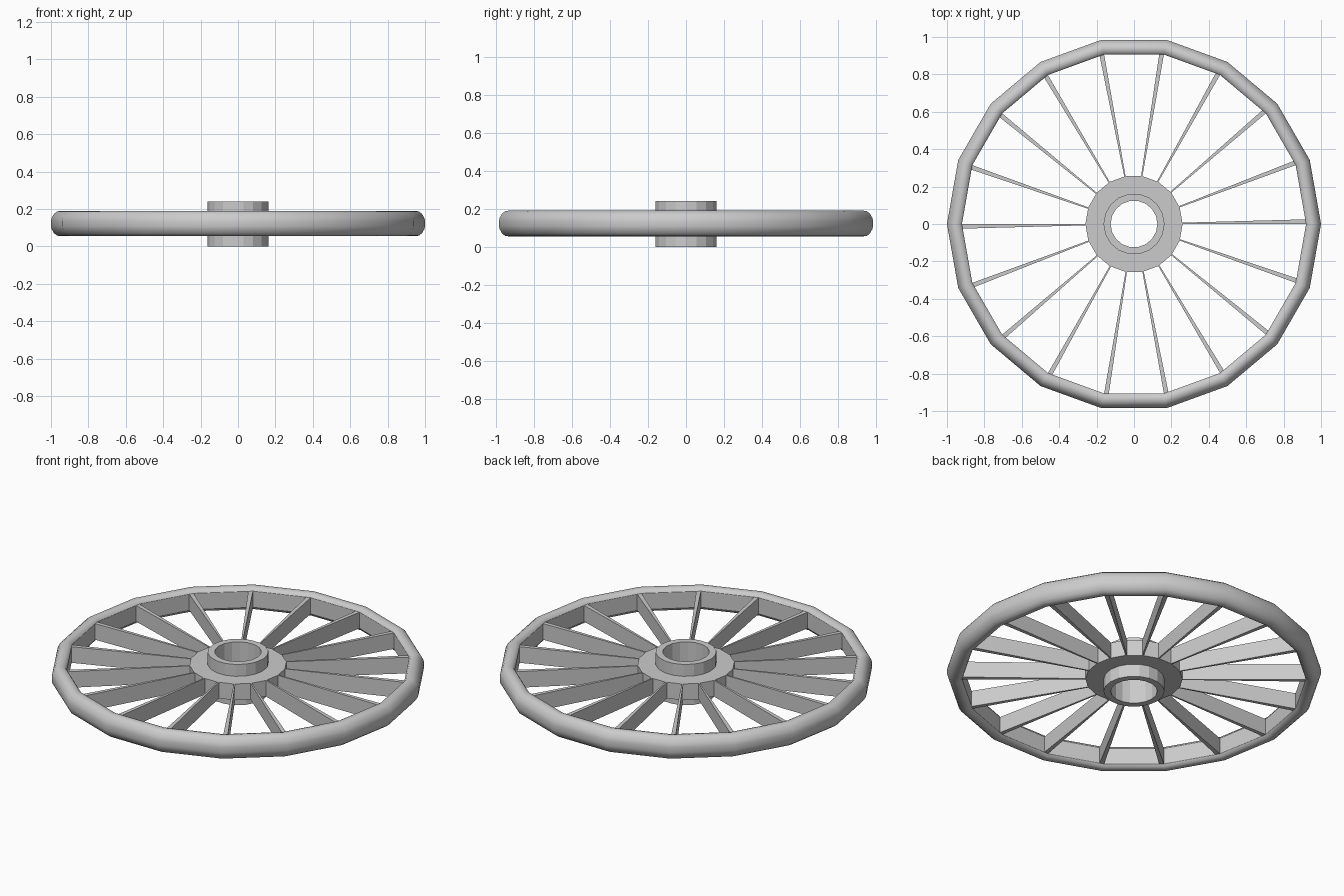
import bpy, bmesh, math

if "Cube" in bpy.data.objects:
    bpy.data.objects.remove(bpy.data.objects["Cube"])

SIDES = 18
STEP = 2 * math.pi / SIDES
Z_LOW, Z_HIGH = 0.075, 0.17      # shared height of flange, spokes and inner rim wall


def make_object(name, bm):
    bmesh.ops.recalc_face_normals(bm, faces=bm.faces)
    mesh = bpy.data.meshes.new(name)
    bm.to_mesh(mesh)
    bm.free()
    obj = bpy.data.objects.new(name, mesh)
    bpy.context.collection.objects.link(obj)
    return obj


def lathe(name, profile, smooth_edges=()):
    """Revolve a closed (radius, z) profile; listed profile edges get smooth faces."""
    bm = bmesh.new()
    rings = [[bm.verts.new((r * math.cos(i * STEP), r * math.sin(i * STEP), z))
              for r, z in profile] for i in range(SIDES)]
    n = len(profile)
    for i in range(SIDES):
        a, b = rings[i], rings[(i + 1) % SIDES]
        for j in range(n):
            k = (j + 1) % n
            face = bm.faces.new((a[j], b[j], b[k], a[k]))
            face.smooth = j in smooth_edges
    return make_object(name, bm)


# Rim: rounded outside, flat inner wall
upper = [(0.92, Z_HIGH), (0.93, 0.185), (0.95, 0.19), (0.968, 0.187),
         (0.984, 0.174), (0.996, 0.153), (1.0, 0.138)]
lower = [(r, 0.245 - z) for r, z in reversed(upper)]
rim_profile = upper + lower
lathe("rim", rim_profile, range(len(rim_profile) - 1))

# Hub: bored tube with a wide flange around its middle
lathe("hub", [(0.125, 0), (0.163, 0), (0.163, Z_LOW), (0.26, Z_LOW),
              (0.26, Z_HIGH), (0.163, Z_HIGH), (0.163, 0.24), (0.125, 0.24)])

# Spokes: thin blades widening towards the rim
bm = bmesh.new()
outline = [(0.25, 0), (0.922, 0), (0.922, 0.025), (0.25, 0.007)]
for i in range(SIDES):
    c, s = math.cos(i * STEP), math.sin(i * STEP)
    low, high = [[bm.verts.new((x * c - y * s, x * s + y * c, z)) for x, y in outline]
                 for z in (Z_LOW, Z_HIGH)]
    bm.faces.new(low)
    bm.faces.new(high)
    for j in range(4):
        k = (j + 1) % 4
        bm.faces.new((low[j], low[k], high[k], high[j]))
make_object("spokes", bm)
